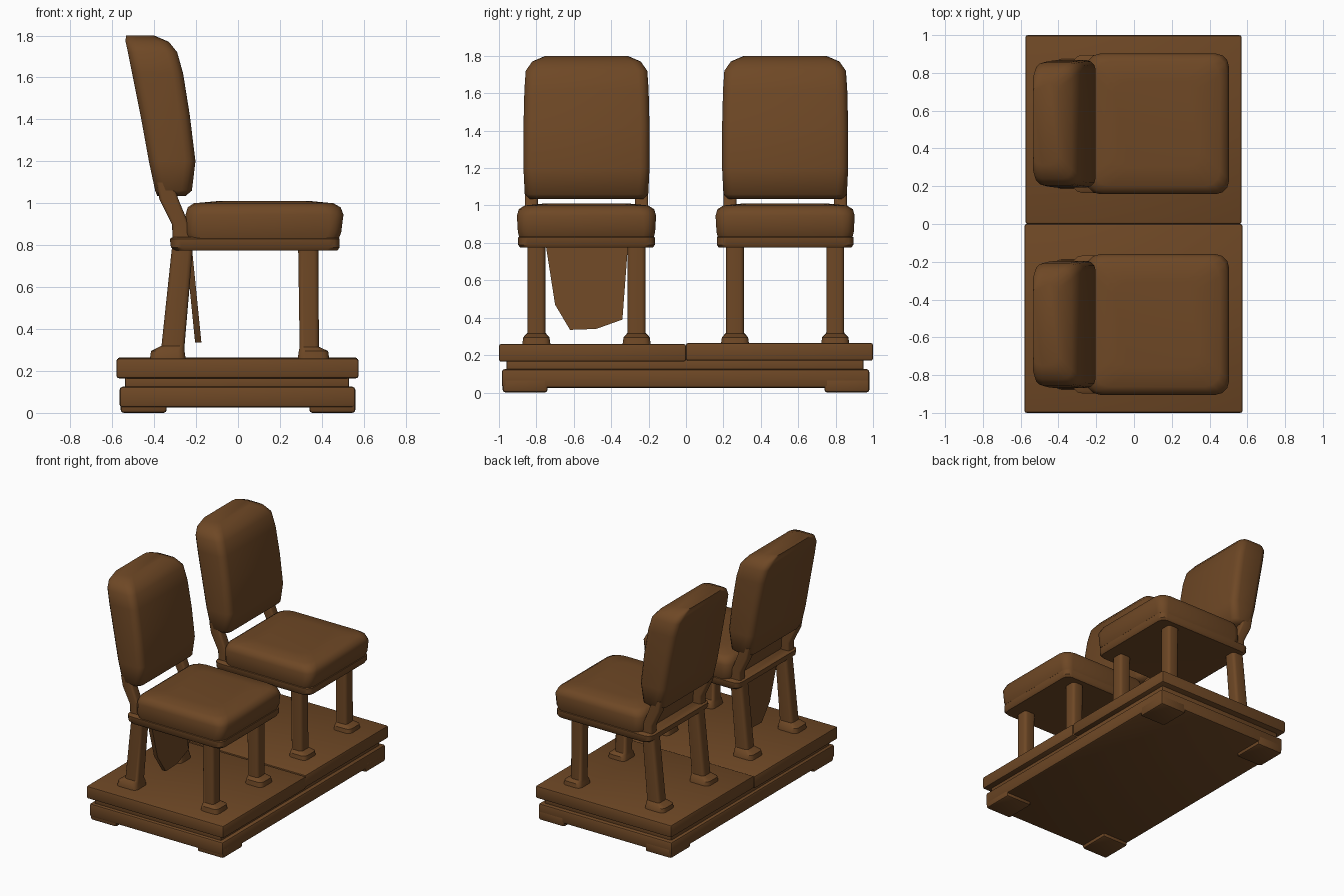
import bpy, bmesh, math

cube = bpy.data.objects.get("Cube")
if cube:
    bpy.data.objects.remove(cube)

brown = bpy.data.materials.new("weathered brown")
brown.use_nodes = True
COLOUR = (0.156, 0.064, 0.0185, 1)
brown.diffuse_color = COLOUR
bsdf = brown.node_tree.nodes["Principled BSDF"]
bsdf.inputs["Base Color"].default_value = COLOUR
bsdf.inputs["Roughness"].default_value = 0.9


def finish(name, bm, angle=35):
    bmesh.ops.recalc_face_normals(bm, faces=bm.faces)
    mesh = bpy.data.meshes.new(name)
    bm.to_mesh(mesh)
    bm.free()
    mesh.materials.append(brown)
    obj = bpy.data.objects.new(name, mesh)
    bpy.context.collection.objects.link(obj)
    bpy.ops.object.select_all(action="DESELECT")
    obj.select_set(True)
    bpy.context.view_layer.objects.active = obj
    bpy.ops.object.shade_smooth_by_angle(angle=math.radians(angle))
    return obj


def rounded_ring(x0, x1, y0, y1, r, steps=3):
    """Rounded rectangle, anticlockwise from the front right corner."""
    corners = [(x1 - r, y0 + r, -90), (x1 - r, y1 - r, 0),
               (x0 + r, y1 - r, 90), (x0 + r, y0 + r, 180)]
    for cx, cy, start in corners:
        for i in range(steps + 1):
            a = math.radians(start + 90 * i / steps)
            yield cx + r * math.cos(a), cy + r * math.sin(a)


def loft(name, rings, angle=35):
    """Skin a stack of (z, x0, x1, y0, y1, corner radius) sections."""
    bm = bmesh.new()
    loops = [[bm.verts.new((x, y, z)) for x, y in rounded_ring(*rest)]
             for z, *rest in rings]
    n = len(loops[0])
    for a, b in zip(loops, loops[1:]):
        for i in range(n):
            j = (i + 1) % n
            bm.faces.new((a[i], a[j], b[j], b[i]))
    bm.faces.new(loops[0][::-1])
    bm.faces.new(loops[-1])
    return finish(name, bm, angle)


def box(name, x0, x1, y0, y1, z0, z1, bevel=0.01):
    bm = bmesh.new()
    bmesh.ops.create_cube(bm, size=1)
    for v in bm.verts:
        v.co = ((x0 + x1) / 2 + v.co.x * (x1 - x0),
                (y0 + y1) / 2 + v.co.y * (y1 - y0),
                (z0 + z1) / 2 + v.co.z * (z1 - z0))
    bmesh.ops.bevel(bm, geom=bm.edges[:], offset=bevel, segments=2,
                    affect="EDGES", profile=0.5)
    return finish(name, bm)


# Stepped plinth: low feet, lower slab, recess and two upper slabs
for sx in (-1, 1):
    for sy in (-1, 1):
        xs = sorted((sx * 0.34, sx * 0.56))
        ys = sorted((sy * 0.74, sy * 0.98))
        box("plinth_foot", *xs, *ys, 0, 0.08, 0.015)
box("plinth_lower_slab", -0.565, 0.56, -0.985, 0.98, 0.025, 0.125, 0.015)
box("plinth_recess", -0.54, 0.53, -0.96, 0.95, 0.11, 0.18)
box("plinth_upper_slab_front", -0.58, 0.575, -1.0, 0.0, 0.165, 0.26, 0.012)
box("plinth_upper_slab_back", -0.575, 0.57, 0.0, 1.0, 0.17, 0.265, 0.012)


def leg(name, y, path):
    """Leg through (z, x, half depth, half width) stations."""
    loft(name, [(z, x - h, x + h, y - w, y + w, min(h, w) * 0.45)
                for z, x, h, w in path])


def chair(c):
    # Upholstered seat on a thin frame
    loft("seat_frame", [
        (0.775, -0.30, 0.475, c - 0.355, c + 0.355, 0.05),
        (0.79, -0.32, 0.485, c - 0.365, c + 0.365, 0.05),
        (0.83, -0.325, 0.485, c - 0.365, c + 0.365, 0.05),
        (0.84, -0.31, 0.475, c - 0.35, c + 0.35, 0.05)])
    loft("seat_cushion", [
        (0.83, -0.24, 0.48, c - 0.36, c + 0.36, 0.06),
        (0.86, -0.25, 0.492, c - 0.367, c + 0.367, 0.06),
        (0.945, -0.25, 0.503, c - 0.372, c + 0.372, 0.07),
        (0.98, -0.24, 0.49, c - 0.362, c + 0.362, 0.08),
        (1.0, -0.21, 0.455, c - 0.33, c + 0.33, 0.08),
        (1.01, -0.10, 0.35, c - 0.23, c + 0.23, 0.08)], 50)

    # Leaning padded backrest
    sections = [(1.035, -0.385, -0.25, 0.305), (1.06, -0.395, -0.22, 0.33),
                (1.20, -0.425, -0.203, 0.337), (1.42, -0.465, -0.23, 0.337),
                (1.62, -0.505, -0.262, 0.332), (1.72, -0.525, -0.29, 0.325),
                (1.77, -0.536, -0.33, 0.29), (1.80, -0.535, -0.40, 0.22)]
    loft("backrest", [(z, x0, x1, c - w, c + w, 0.05)
                      for z, x0, x1, w in sections], 50)

    # Legs, spreading feet and the posts that carry the backrest
    for s in (-1, 1):
        y = c + s * 0.268
        leg("front_leg", y, [(0.26, 0.36, 0.075, 0.075),
                             (0.295, 0.36, 0.07, 0.07),
                             (0.315, 0.34, 0.046, 0.048),
                             (0.79, 0.335, 0.048, 0.048)])
        leg("rear_leg", y, [(0.26, -0.335, 0.085, 0.075),
                            (0.295, -0.335, 0.08, 0.07),
                            (0.32, -0.31, 0.055, 0.048),
                            (0.79, -0.265, 0.05, 0.048)])
        leg("backrest_post", c + s * 0.295, [(0.80, -0.265, 0.045, 0.035),
                                             (0.90, -0.275, 0.04, 0.035),
                                             (1.02, -0.33, 0.045, 0.035),
                                             (1.10, -0.35, 0.04, 0.035)])


for centre in (-0.532, 0.53):
    chair(centre)

# Ragged cloth hanging beneath the front chair
bm = bmesh.new()
outline = [(-0.75, 0.79), (-0.70, 0.47), (-0.62, 0.335),
           (-0.48, 0.34), (-0.34, 0.39), (-0.31, 0.79)]
cloth = bm.faces.new([bm.verts.new((-0.25 + (0.79 - z) * 0.1, y, z))
                      for y, z in outline])
extruded = bmesh.ops.extrude_face_region(bm, geom=[cloth])
for v in extruded["geom"]:
    if isinstance(v, bmesh.types.BMVert):
        v.co.x += 0.03
finish("hanging_cloth", bm)
